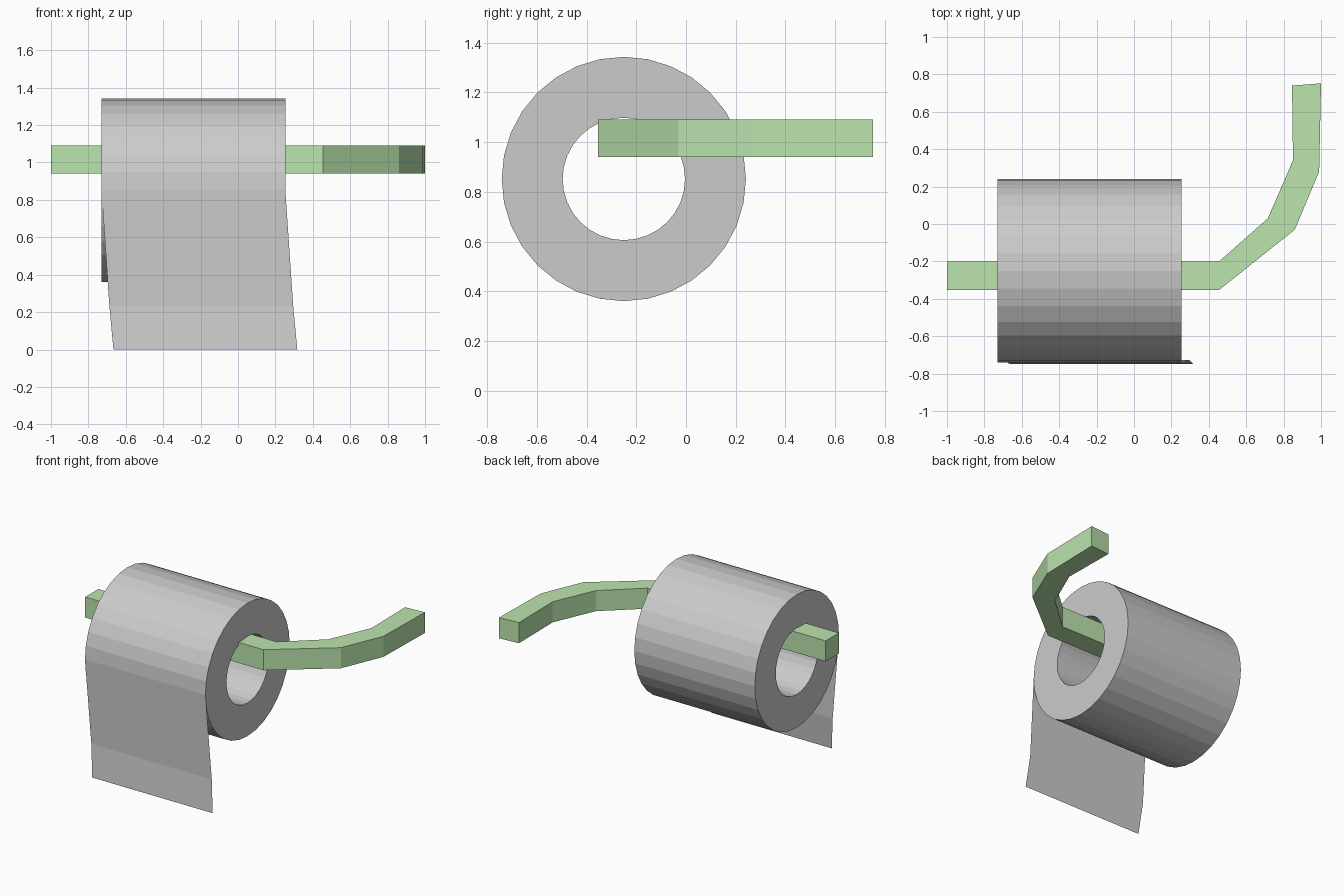
import bpy, bmesh
from math import cos, sin, tau

if "Cube" in bpy.data.objects:
    bpy.data.objects.remove(bpy.data.objects["Cube"])


def make_object(name, bm, material=None):
    bmesh.ops.remove_doubles(bm, verts=bm.verts, dist=1e-5)
    mesh = bpy.data.meshes.new(name)
    bm.to_mesh(mesh)
    bm.free()
    obj = bpy.data.objects.new(name, mesh)
    bpy.context.collection.objects.link(obj)
    if material:
        mesh.materials.append(material)
    return obj


# Paper roll: a 32-sided tube lying along x
X0, X1, CY, CZ, SIDES = -0.73, 0.253, -0.25, 0.852, 32
R_OUT, R_IN = 0.491, 0.246
bm = bmesh.new()


def ring(x, r):
    return [bm.verts.new((x, CY + r * cos(tau * i / SIDES), CZ + r * sin(tau * i / SIDES)))
            for i in range(SIDES)]


loops = [ring(X0, R_OUT), ring(X1, R_OUT), ring(X1, R_IN), ring(X0, R_IN)]
for k in range(4):
    a, b = loops[k], loops[(k + 1) % 4]
    for i in range(SIDES):
        j = (i + 1) % SIDES
        bm.faces.new((a[i], a[j], b[j], b[i]))
bmesh.ops.recalc_face_normals(bm, faces=bm.faces)
make_object("paper_roll", bm)

# Hanging sheet: (x shift, y, z) of each crosswise edge, top to bottom
bm = bmesh.new()
rows = []
for dx, y, z in [(0, CY - R_OUT, CZ), (0.042, -0.727, 0.235), (0.064, -0.748, 0)]:
    rows.append([bm.verts.new((x + dx, y, z)) for x in (X0, X1)])
for a, b in zip(rows, rows[1:]):
    bm.faces.new((a[0], b[0], b[1], a[1]))
make_object("hanging_sheet", bm)

# Holder bar: bent square rod, given as inner and outer edge in plan
green = bpy.data.materials.new("green")
green.diffuse_color = (0.5, 0.78, 0.42, 1)
green.use_nodes = True
green.node_tree.nodes["Principled BSDF"].inputs["Base Color"].default_value = green.diffuse_color
inner = [(-1, -0.2), (0.455, -0.2), (0.715, 0.03), (0.85, 0.34), (0.845, 0.74)]
outer = [(-1, -0.353), (0.455, -0.353), (0.86, -0.03), (0.99, 0.28), (1, 0.752)]
bm = bmesh.new()
sections = [[bm.verts.new((*p, z)) for p, z in ((i, 0.94), (o, 0.94), (o, 1.092), (i, 1.092))]
            for i, o in zip(inner, outer)]
for a, b in zip(sections, sections[1:]):
    for k in range(4):
        n = (k + 1) % 4
        bm.faces.new((a[k], a[n], b[n], b[k]))
bm.faces.new(sections[0])
bm.faces.new(sections[-1])
bmesh.ops.recalc_face_normals(bm, faces=bm.faces)
make_object("holder_bar", bm, green)
